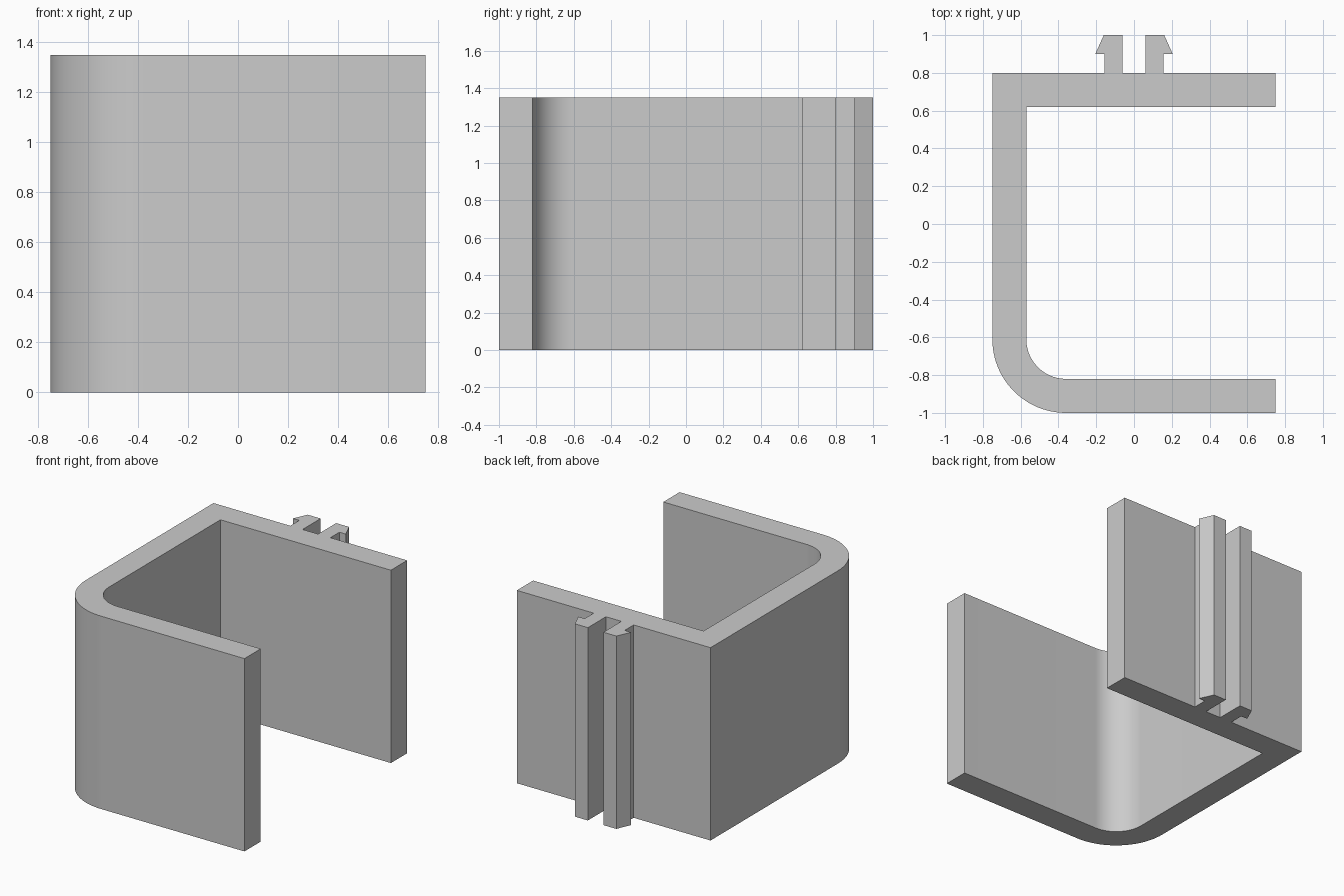
import bpy
import bmesh
from math import cos, sin, pi, radians

cube = bpy.data.objects.get("Cube")
if cube:
    bpy.data.objects.remove(cube)

HEIGHT = 1.35
BEND = (-0.36, -0.61)   # centre of the rounded corner
STEPS = 24


def material(name, rgb):
    mat = bpy.data.materials.new(name)
    mat.use_nodes = True
    mat.diffuse_color = (*rgb, 1)
    mat.node_tree.nodes["Principled BSDF"].inputs["Base Color"].default_value = (*rgb, 1)
    return mat


def bend(radius, start, end):
    """Arc around the rounded corner, angles in units of pi."""
    angles = [pi * (start + (end - start) * i / STEPS) for i in range(STEPS + 1)]
    return [(BEND[0] + radius * cos(a), BEND[1] + radius * sin(a)) for a in angles]


def extrude_profile(name, points, height, mat):
    bm = bmesh.new()
    face = bm.faces.new([bm.verts.new((x, y, 0)) for x, y in points])
    result = bmesh.ops.extrude_face_region(bm, geom=[face], use_keep_orig=True)
    top = [v for v in result["geom"] if isinstance(v, bmesh.types.BMVert)]
    bmesh.ops.translate(bm, verts=top, vec=(0, 0, height))
    bmesh.ops.recalc_face_normals(bm, faces=bm.faces)
    mesh = bpy.data.meshes.new(name)
    bm.to_mesh(mesh)
    bm.free()
    mesh.materials.append(mat)
    obj = bpy.data.objects.new(name, mesh)
    bpy.context.collection.objects.link(obj)
    return obj


# Barbed prong on the +x side, mirrored for the other one
prong = [(0.155, 0.8), (0.155, 0.9), (0.205, 0.9), (0.16, 1), (0.06, 1), (0.06, 0.8)]
prongs = prong + [(-x, y) for x, y in reversed(prong)]

# Channel outline: back arm with prongs, square corner, side wall, rounded corner, front arm
outline = [(0.75, 0.8)] + prongs + [(-0.75, 0.8)]
outline += bend(0.39, 1, 1.5)
outline += [(0.75, -1), (0.75, -0.82)]
outline += bend(0.21, 1.5, 1)
outline += [(-0.57, 0.62), (0.75, 0.62)]

grey = material("light grey", (0.6, 0.6, 0.6))
bracket = extrude_profile("clip_bracket", outline, HEIGHT, grey)

# Smooth the bend, keep the other edges sharp
bpy.ops.object.select_all(action="DESELECT")
bracket.select_set(True)
bpy.context.view_layer.objects.active = bracket
bpy.ops.object.shade_smooth_by_angle(angle=radians(30))
